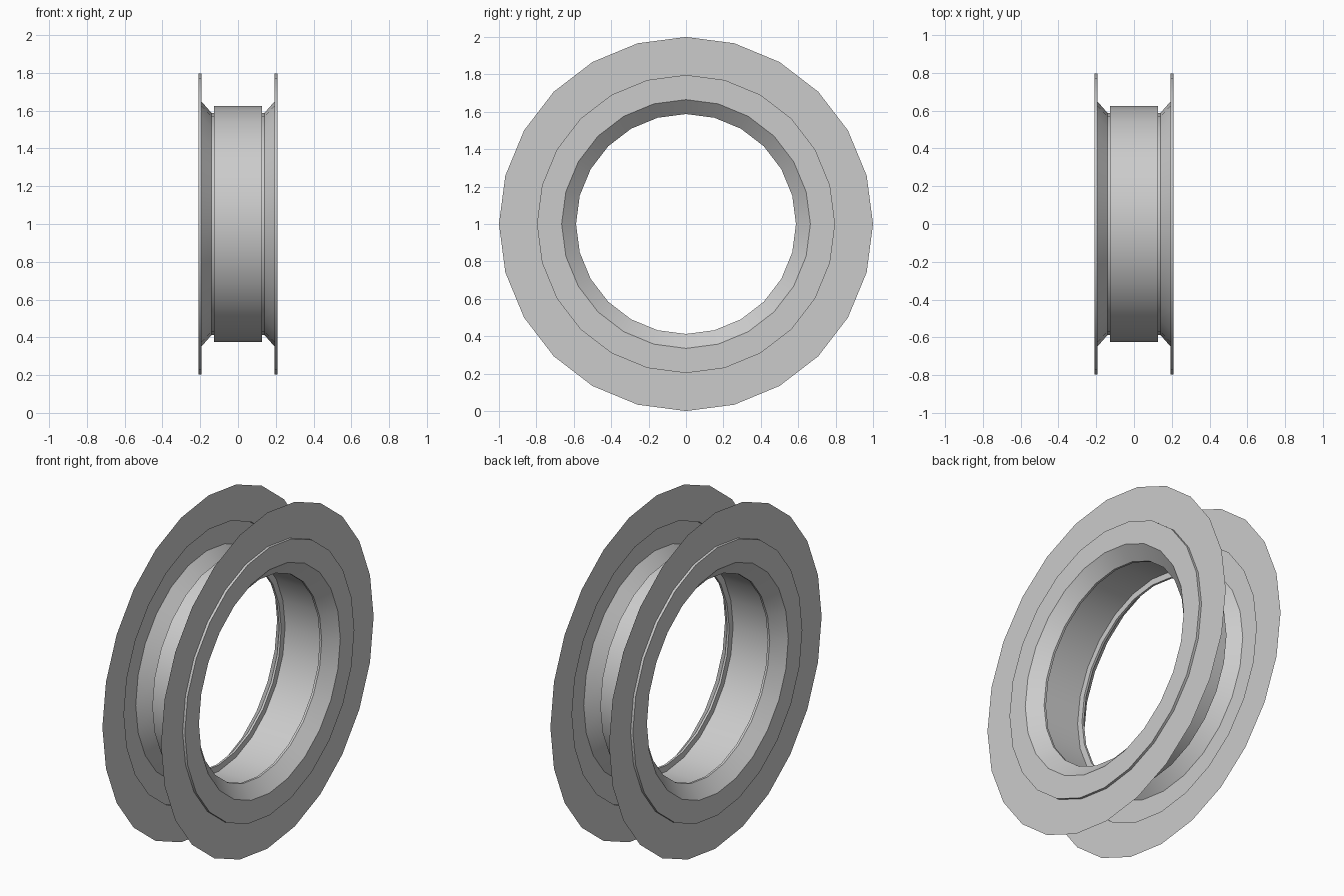
import bpy, bmesh, math

if "Cube" in bpy.data.objects:
    bpy.data.objects.remove(bpy.data.objects["Cube"])

SEGMENTS = 24
CENTRE_Z = 1.0


def lathe(name, profile):
    """Spin an open (x, radius) profile around the x axis as a thin sheet."""
    bm = bmesh.new()
    rings = []
    for x, r in profile:
        ring = []
        for i in range(SEGMENTS):
            a = 2 * math.pi * i / SEGMENTS
            ring.append(bm.verts.new((x, r * math.sin(a), r * math.cos(a))))
        rings.append(ring)
    for a, b in zip(rings, rings[1:]):
        for i in range(SEGMENTS):
            j = (i + 1) % SEGMENTS
            bm.faces.new((a[i], a[j], b[j], b[i]))
    mesh = bpy.data.meshes.new(name)
    bm.to_mesh(mesh)
    bm.free()
    obj = bpy.data.objects.new(name, mesh)
    obj.location.z = CENTRE_Z
    bpy.context.collection.objects.link(obj)
    bpy.ops.object.select_all(action='DESELECT')
    obj.select_set(True)
    bpy.context.view_layer.objects.active = obj
    bpy.ops.object.shade_smooth_by_angle(angle=math.radians(30))
    return obj


def mirrored(profile):
    return [(-x, r) for x, r in reversed(profile)]


# Central barrel with a narrow stepped-in shoulder at each end
shoulder = [(0.127, 0.625), (0.127, 0.588), (0.14, 0.588)]
lathe("rim_barrel", mirrored(shoulder) + shoulder)

# Sloped bead seat, raised inner face, and flat outer disc on each side
flange = [(0.14, 0.588), (0.208, 0.665), (0.208, 0.797),
          (0.193, 0.797), (0.193, 1.0)]
lathe("right_flange", flange)
lathe("left_flange", mirrored(flange))
